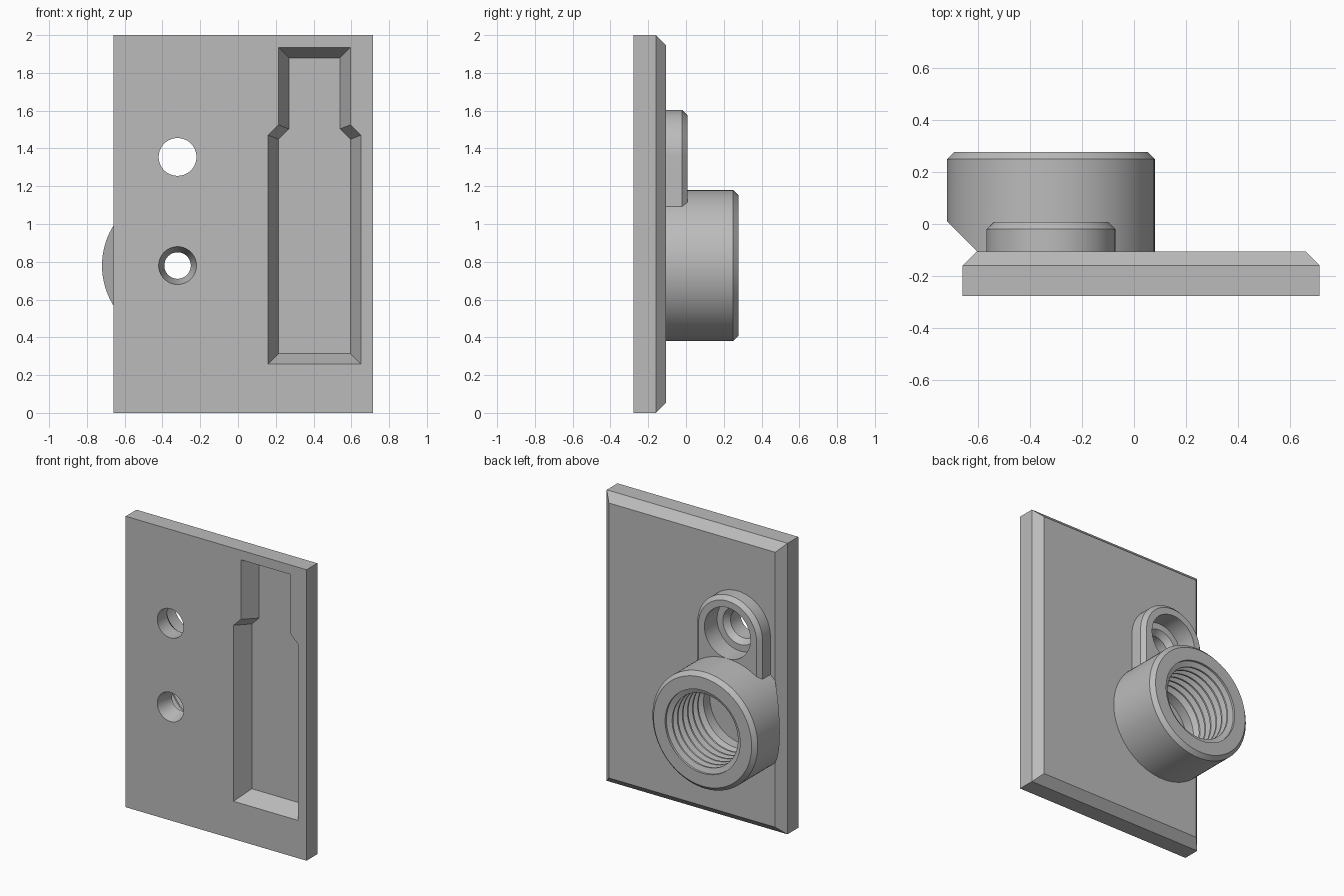
import bpy, bmesh
from math import sin, cos, pi, tau

if "Cube" in bpy.data.objects:
    bpy.data.objects.remove(bpy.data.objects["Cube"])

grey = bpy.data.materials.new("plain grey")
grey.use_nodes = True
colour = (0.5, 0.5, 0.5, 1)
grey.diffuse_color = colour
grey.node_tree.nodes["Principled BSDF"].inputs["Base Color"].default_value = colour

BACK, FRONT = -0.105, -0.277      # plate faces along y
TOP = 0.277                       # outer end of the big boss
HOLE_X, LOW_Z, HIGH_Z = -0.32, 0.78, 1.355


def finish(bm, name):
    bmesh.ops.recalc_face_normals(bm, faces=bm.faces)
    mesh = bpy.data.meshes.new(name)
    bm.to_mesh(mesh)
    bm.free()
    mesh.materials.append(grey)
    obj = bpy.data.objects.new(name, mesh)
    bpy.context.collection.objects.link(obj)
    return obj


def loft(name, rings):
    """Skin a stack of outlines, each given as (y, [(x, z), ...])."""
    bm = bmesh.new()
    loops = [[bm.verts.new((x, y, z)) for x, z in pts] for y, pts in rings]
    for a, b in zip(loops, loops[1:]):
        for i in range(len(a)):
            j = (i + 1) % len(a)
            bm.faces.new((a[i], a[j], b[j], b[i]))
    bm.faces.new(loops[0])
    bm.faces.new(loops[-1])
    return finish(bm, name)


def lathe(name, z, profile, steps=96):
    """Turn a (radius, y) profile about the y axis through a hole centre."""
    bm = bmesh.new()
    pts = [(0, profile[0][1])] + profile + [(0, profile[-1][1])]
    verts = [bm.verts.new((HOLE_X + r, y, z)) for r, y in pts]
    edges = [bm.edges.new(pair) for pair in zip(verts, verts[1:])]
    bmesh.ops.spin(bm, geom=verts + edges, cent=(HOLE_X, 0, z), axis=(0, 1, 0),
                   angle=tau, steps=steps, use_merge=False)
    bmesh.ops.remove_doubles(bm, verts=bm.verts, dist=1e-5)
    return finish(bm, name)


def cut(target, *cutters):
    bpy.context.view_layer.objects.active = target
    for cutter in cutters:
        cutter.hide_render = True
        mod = target.modifiers.new("cut", 'BOOLEAN')
        mod.operation, mod.solver, mod.object = 'DIFFERENCE', 'EXACT', cutter
        bpy.ops.object.modifier_apply(modifier=mod.name)


def rect(x0, x1, z0, z1):
    return [(x0, z0), (x1, z0), (x1, z1), (x0, z1)]


def plate_outline(inset):
    return rect(-0.66 + inset, 0.715 - inset, inset, 2 - inset)


def lug_outline(r):
    arch = [(HOLE_X + r * cos(pi * i / 40), HIGH_Z + r * sin(pi * i / 40)) for i in range(41)]
    return arch + [(HOLE_X - r, 1.075), (HOLE_X + r, 1.075)]


def bottle_outline(inset):
    # stepped recess: wide body, sloped shoulder, narrow neck
    wide, neck, mid = 0.245 - inset, 0.19 - inset, 0.405
    low, shoulder, top = 0.26 + inset, 1.47 - inset * 0.4, 1.935 - inset
    half = [(wide, low), (wide, shoulder), (neck, shoulder + 0.055), (neck, top)]
    return [(mid + x, z) for x, z in half] + [(mid - x, z) for x, z in reversed(half)]


# Main parts
plate = loft("back_plate", [(FRONT, plate_outline(0)), (-0.16, plate_outline(0)),
                            (BACK, plate_outline(0.055))])
boss = lathe("threaded_boss", LOW_Z, [(0.4, -0.15), (0.4, TOP - 0.027), (0.373, TOP)])
lug = loft("screw_lug", [(-0.13, lug_outline(0.248)), (-0.02, lug_outline(0.248)),
                         (0.007, lug_outline(0.221))])

# Cutter for the threaded bore: repeated ridges above a plain floor
thread = [(0.285, 0.3), (0.285, 0.262)]
for i in range(6):
    y = 0.25 - i * 0.055
    thread += [(0.25, y), (0.25, y - 0.012), (0.285, y - 0.028), (0.285, y - 0.04)]
thread += [(0.25, -0.09), (0.25, -0.16)]
bore = lathe("bore_cutter", LOW_Z, thread)

# Cutters for the countersunk hole, the stepped screw hole and the front recess
sink = lathe("countersink_cutter", LOW_Z, [(0.1026, -0.287), (0.07, -0.16), (0.07, -0.1)])
screw = lathe("screw_cutter", HIGH_Z, [(0.1, -0.3), (0.1, -0.17), (0.13, -0.13),
                                       (0.175, -0.13), (0.175, 0.05)])
recess = loft("recess_cutter", [(FRONT - 0.012, bottle_outline(-0.0055)),
                                (FRONT + 0.12, bottle_outline(0.055))])

# Sloped underside where the boss overhangs the plate edge
slope = loft("slope_cutter", [(-0.2, rect(-1, -0.51, 0.2, 1.4)),
                              (0.1, rect(-1, -0.81, 0.2, 1.4))])

cut(plate, bore, sink, screw, recess)
cut(boss, slope, bore)
cut(lug, screw)
for cutter in (bore, sink, screw, recess, slope):
    bpy.data.objects.remove(cutter)

bpy.ops.object.select_all(action='DESELECT')
for part in (plate, boss, lug):
    part.select_set(True)
bpy.context.view_layer.objects.active = plate
bpy.ops.object.shade_smooth_by_angle(angle=0.45)
